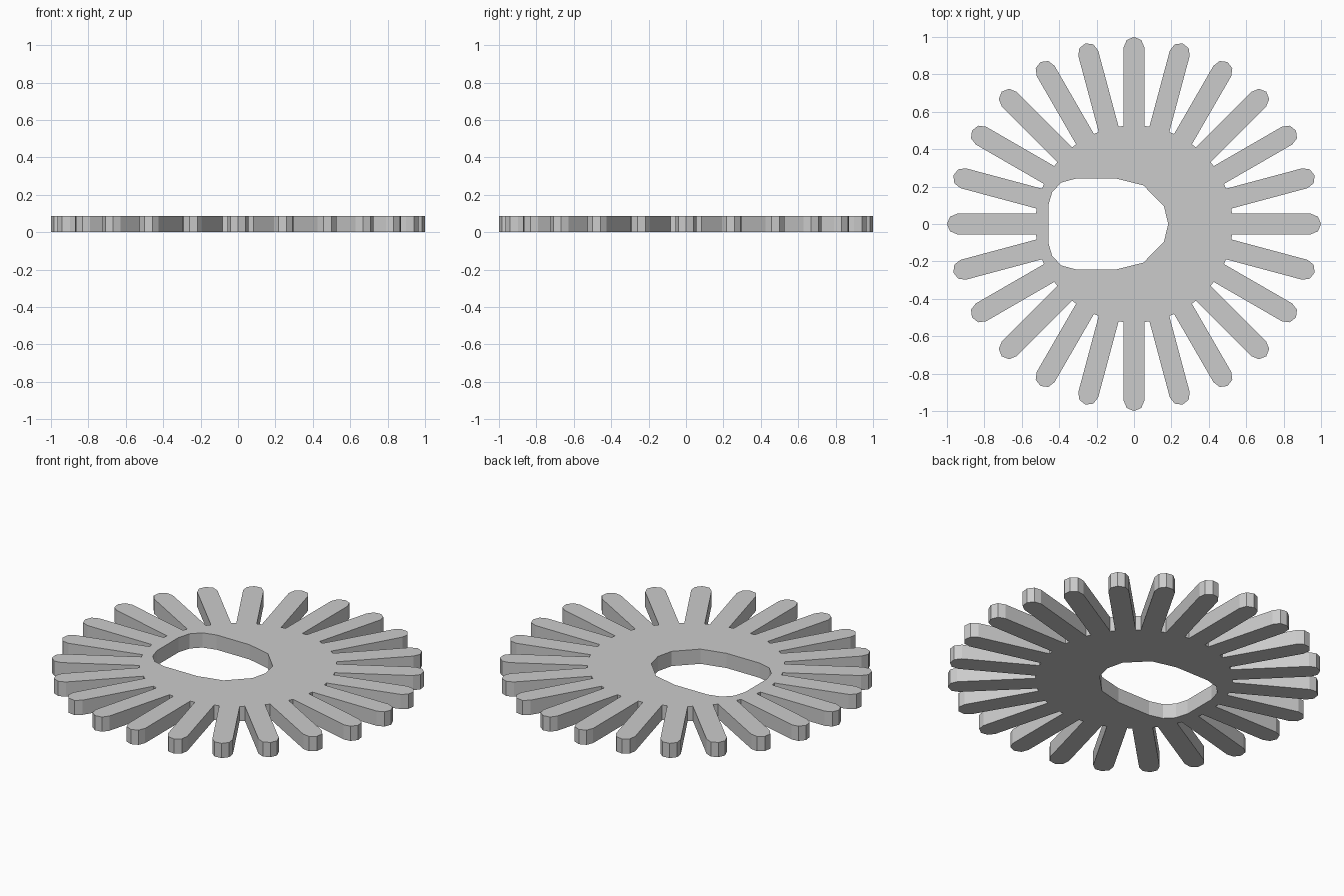
import bpy, bmesh, math

if "Cube" in bpy.data.objects:
    bpy.data.objects.remove(bpy.data.objects["Cube"])

FINGERS, HALF_W, ROOT_R, TIP_R, THICK = 24, 0.055, 0.527, 0.945, 0.087


def outer_profile():
    # One finger: two root points and a half-octagon tip, repeated around the ring
    root_x = math.sqrt(ROOT_R ** 2 - HALF_W ** 2)
    finger = [(root_x, -HALF_W)]
    for i in range(5):
        a = -math.pi / 2 + i * math.pi / 4
        finger.append((TIP_R + HALF_W * math.cos(a), HALF_W * math.sin(a)))
    finger.append((root_x, HALF_W))
    pts = []
    for k in range(FINGERS):
        c, s = math.cos(math.tau * k / FINGERS), math.sin(math.tau * k / FINGERS)
        pts += [(x * c - y * s, x * s + y * c) for x, y in finger]
    return pts


def hole_profile():
    # Upper half of the off-centre opening, mirrored in y
    half = [(0.16, 0.095), (0.05, 0.207), (-0.095, 0.243), (-0.31, 0.243),
            (-0.388, 0.222), (-0.437, 0.172), (-0.458, 0.1)]
    return [(0.183, 0)] + half + [(x, -y) for x, y in reversed(half)]


bm = bmesh.new()
edges = []
for loop in (outer_profile(), hole_profile()):
    vs = [bm.verts.new((x, y, 0)) for x, y in loop]
    edges += [bm.edges.new((vs[i - 1], vs[i])) for i in range(len(vs))]

# Fill the flat face around the hole, then give it thickness
bmesh.ops.triangle_fill(bm, edges=edges, use_beauty=True, use_dissolve=False)
bmesh.ops.dissolve_limit(bm, angle_limit=0.01, verts=[], edges=bm.edges[:])
ext = bmesh.ops.extrude_face_region(bm, geom=bm.faces[:], use_keep_orig=True)
top = [g for g in ext["geom"] if isinstance(g, bmesh.types.BMVert)]
bmesh.ops.translate(bm, verts=top, vec=(0, 0, THICK))
bmesh.ops.recalc_face_normals(bm, faces=bm.faces[:])

mesh = bpy.data.meshes.new("fingered_disc")
bm.to_mesh(mesh)
bm.free()
bpy.context.collection.objects.link(bpy.data.objects.new("fingered_disc", mesh))
